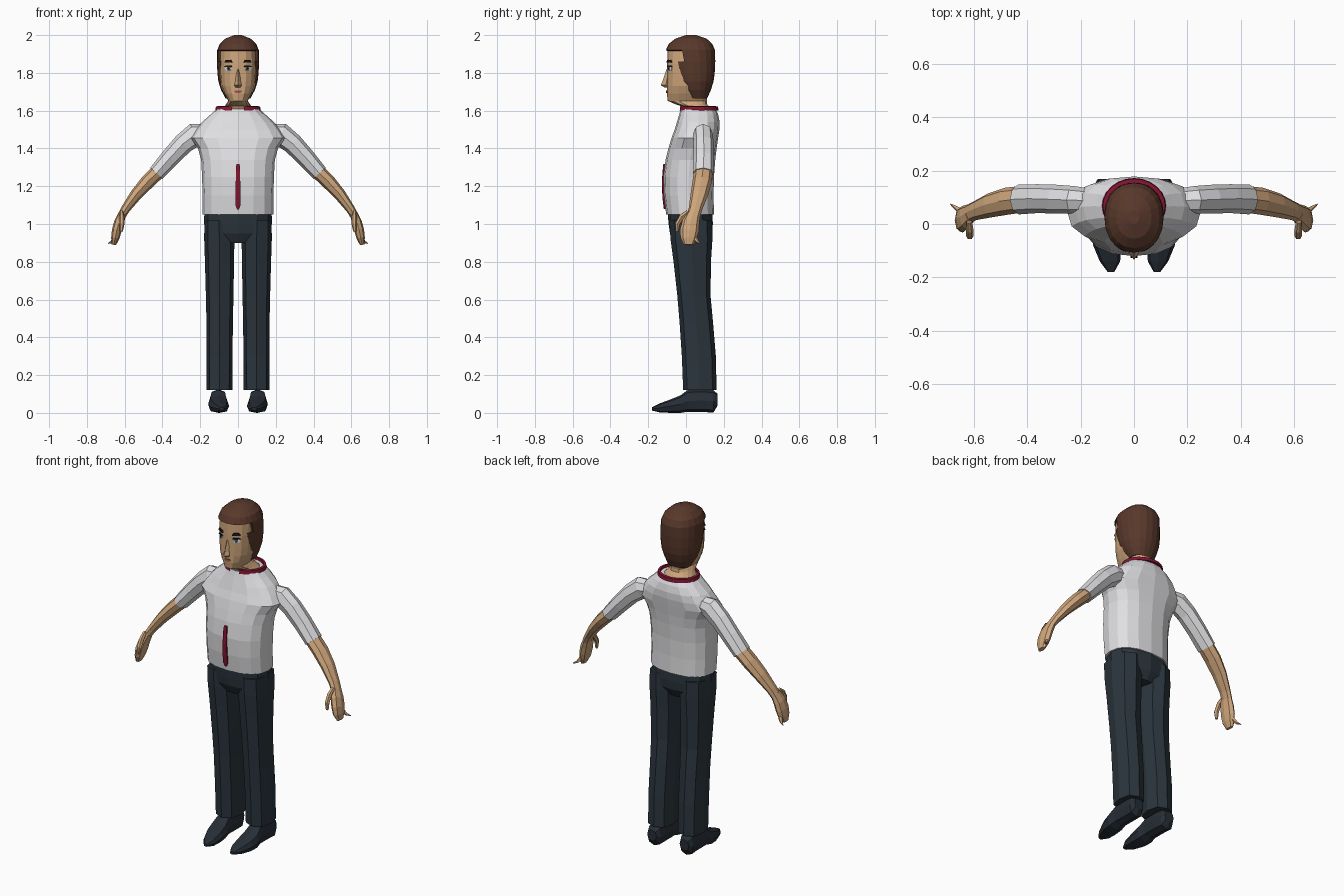
import bpy, bmesh, math
from mathutils import Vector
from mathutils.bvhtree import BVHTree


def material(name, rgb):
    m = bpy.data.materials.new(name)
    m.diffuse_color = (*rgb, 1)
    return m


SKIN = material("skin", (0.62, 0.38, 0.20))
HAIR = material("brown hair", (0.10, 0.04, 0.024))
SHIRT = material("white shirt", (0.74, 0.74, 0.76))
CLOTH = material("dark trousers", (0.024, 0.036, 0.047))
SHOE = material("dark shoes", (0.020, 0.027, 0.037))
RED = material("dark red", (0.22, 0.008, 0.03))
WHITE = material("eye white", (0.8, 0.8, 0.8))
BLUE = material("eye blue", (0.08, 0.17, 0.32))
BLACK = material("brow black", (0.012, 0.009, 0.008))
LIP = material("lip", (0.36, 0.09, 0.07))


def ring(c, u, v, n=8, power=1.0):
    """Closed section around c; power below 1 makes it boxier."""
    pts = []
    for i in range(n):
        a = 2 * math.pi * i / n
        k, s = math.cos(a), math.sin(a)
        k = math.copysign(abs(k) ** power if abs(k) > 1e-6 else 0, k)
        s = math.copysign(abs(s) ** power if abs(s) > 1e-6 else 0, s)
        pts.append(Vector(c) + Vector(u) * k + Vector(v) * s)
    return pts


def level(z, rx, y0, y1, cx=0, n=8, power=1.0):
    """Horizontal section given its half width and its front and back."""
    return ring((cx, (y0 + y1) / 2, z), (rx, 0, 0), (0, (y1 - y0) / 2, 0), n, power)


def finish(name, bm, mat, mirror=False):
    me = bpy.data.meshes.new(name)
    bm.to_mesh(me)
    me.materials.append(mat)
    ob = bpy.data.objects.new(name, me)
    bpy.context.collection.objects.link(ob)
    if mirror:
        ob.modifiers.new("mirror", 'MIRROR').use_mirror_merge = False
    return ob


def loft(name, rings, mat, mirror=False, caps=True, drop=None):
    bm = bmesh.new()
    vs = [[bm.verts.new(p) for p in r] for r in rings]
    n = len(vs[0])
    for a, b in zip(vs, vs[1:]):
        for i in range(n):
            j = (i + 1) % n
            bm.faces.new((a[i], a[j], b[j], b[i]))
    if caps:
        bm.faces.new(vs[0])
        bm.faces.new(vs[-1])
    bmesh.ops.remove_doubles(bm, verts=bm.verts[:], dist=1e-5)
    if drop:
        gone = [f for f in bm.faces if drop(f.calc_center_median())]
        bmesh.ops.delete(bm, geom=gone, context='FACES')
    bmesh.ops.recalc_face_normals(bm, faces=bm.faces[:])
    return finish(name, bm, mat, mirror)


def limb(name, rows, mat, n=8):
    """Mirrored tube; rows are x, y, z, radius along y, radius across."""
    pts = [Vector(r[:3]) for r in rows]
    rings = []
    for i, r in enumerate(rows):
        d = (pts[min(i + 1, len(pts) - 1)] - pts[max(i - 1, 0)]).normalized()
        side = d.cross(Vector((0, 1, 0))).normalized()
        rings.append(ring(pts[i], side * r[4], side.cross(d) * r[3], n))
    return loft(name, rings, mat, mirror=True)


def strip(name, target, rows, mat, lift, mirror=False):
    """Thin plate laid on the front of target; rows are z, x0, x1."""
    src = bmesh.new()
    src.from_mesh(target.data)
    tree = BVHTree.FromBMesh(src)
    src.free()
    bm = bmesh.new()
    vs = []
    for z, x0, x1 in rows:
        row = []
        for x in (x0, (x0 + x1) / 2, x1):
            hit = tree.ray_cast(Vector((x, -1, z)), Vector((0, 1, 0)))[0]
            row.append(bm.verts.new((x, hit.y - lift, z)))
        vs.append(row)
    for a, b in zip(vs, vs[1:]):
        for i in range(2):
            bm.faces.new((a[i], b[i], b[i + 1], a[i + 1]))
    bmesh.ops.recalc_face_normals(bm, faces=bm.faces[:])
    if sum(f.normal.y for f in bm.faces) > 0:
        bmesh.ops.reverse_faces(bm, faces=bm.faces[:])
    ob = finish(name, bm, mat, mirror)
    sol = ob.modifiers.new("thickness", 'SOLIDIFY')
    sol.thickness, sol.offset = lift, -1
    return ob


# Shirt body
shirt = loft("shirt", [level(*r, n=16, power=0.85) for r in (
    (1.05, .187, -.105, .148), (1.15, .188, -.117, .146), (1.25, .190, -.12, .148),
    (1.34, .195, -.108, .155), (1.40, .212, -.093, .162), (1.455, .25, -.077, .17),
    (1.50, .222, -.06, .177), (1.54, .19, -.048, .178), (1.58, .145, -.036, .17),
    (1.61, .112, -.028, .155))], SHIRT)

# Collar band, open at the throat, and tie
loft("collar", [level(z, .095 + t, -.012 - t, .147 + t, n=24) for z, t in (
    (1.602, .025), (1.622, .022), (1.624, .008), (1.604, .006), (1.602, .025))],
    RED, caps=False, drop=lambda c: c.y < .03 and abs(c.x) < .04)
strip("tie", shirt, [(1.318, -.008, .008), (1.30, -.011, .011), (1.22, -.012, .012),
      (1.14, -.014, .014), (1.10, -.014, .014), (1.078, -.005, .005)], RED, .009)

# Trousers
loft("trouser_hips", [level(*r, n=12, power=0.85) for r in (
    (1.065, .178, -.098, .14), (1.0, .180, -.092, .142), (.95, .155, -.085, .138),
    (.90, .085, -.06, .11))], CLOTH)
loft("trouser_leg", [level(z, w, a, b, cx=c, power=0.8) for z, w, a, b, c in (
    (1.02, .078, -.088, .138, .100), (.92, .080, -.082, .14, .099),
    (.80, .077, -.066, .132, .098), (.62, .073, -.046, .13, .097),
    (.48, .070, -.034, .143, .097), (.30, .069, -.022, .158, .098),
    (.12, .068, -.015, .162, .098))], CLOTH, mirror=True)

# Shoes, lofted from toe to heel
loft("shoe", [ring((c, y, (a + b) / 2), (w, 0, 0), (0, 0, (b - a) / 2), 8, 0.75)
     for y, c, w, a, b in (
    (-.18, .086, .012, .012, .03), (-.14, .09, .038, .003, .05),
    (-.08, .10, .053, 0, .072), (-.03, .104, .054, 0, .092),
    (.01, .104, .046, .006, .122), (.10, .104, .045, .004, .125),
    (.145, .106, .044, .002, .12), (.168, .106, .03, .04, .10))], SHOE, mirror=True)

# Arms
limb("sleeve", [(.17, .088, 1.485, .045, .045), (.225, .09, 1.475, .052, .062),
     (.29, .093, 1.425, .054, .055), (.36, .095, 1.35, .054, .05),
     (.432, .092, 1.268, .056, .044)], SHIRT)
limb("forearm", [(.425, .092, 1.275, .05, .039), (.48, .085, 1.222, .051, .038),
     (.54, .07, 1.155, .046, .032), (.595, .05, 1.08, .036, .024),
     (.615, .04, 1.045, .036, .022)], SKIN)
limb("hand", [(.612, .04, 1.055, .036, .021), (.63, .026, 1.01, .046, .026),
     (.642, .018, .965, .05, .026), (.65, .014, .925, .044, .022),
     (.658, .014, .89, .026, .012)], SKIN)
limb("thumb", [(.617, .01, 1.065, .012, .01), (.615, -.022, 1.04, .015, .014),
     (.615, -.045, 1.0, .014, .014), (.618, -.048, .96, .008, .008)], SKIN, 6)
limb("finger_tip", [(.652, .05, .925, .012, .012), (.668, .062, .905, .008, .008),
     (.688, .075, .897, .002, .002)], SKIN, 5)

# Head with neck
head = loft("head", [level(*r, n=16, power=0.85) for r in (
    (1.60, .092, -.018, .14), (1.625, .07, -.03, .12), (1.636, .062, -.06, .11),
    (1.652, .052, -.097, .11), (1.69, .073, -.101, .115), (1.73, .09, -.1, .125),
    (1.78, .096, -.1, .135), (1.85, .099, -.1, .138), (1.92, .096, -.097, .138),
    (1.96, .075, -.06, .11))], SKIN)
loft("nose", [level(*r, n=4) for r in (
    (1.722, .012, -.112, -.08), (1.735, .02, -.134, -.08), (1.755, .014, -.125, -.08),
    (1.82, .008, -.103, -.08))], SKIN)

# Hair shell, cut away over the face
hair = loft("hair", [level(*r, n=20, power=0.92) for r in (
    (1.665, .066, .01, .112), (1.71, .09, -.035, .132), (1.755, .104, -.06, .146),
    (1.80, .109, -.075, .152), (1.86, .112, -.09, .155), (1.92, .11, -.107, .154),
    (1.955, .096, -.09, .138), (1.982, .066, -.055, .108), (2.0, .02, 0, .052))],
    HAIR, drop=lambda c: (c.z < 1.92 and c.y < -.03) or (c.z < 1.75 and c.y < .0) or c.z < 1.67)
sol = hair.modifiers.new("thickness", 'SOLIDIFY')
sol.thickness, sol.offset = .016, -1

# Face details
strip("eye", head, [(1.833, .042, .062), (1.823, .034, .07), (1.812, .044, .062)],
      WHITE, .003, True)
strip("iris", head, [(1.832, .046, .058), (1.823, .044, .06), (1.813, .047, .057)],
      BLUE, .005, True)
strip("pupil", head, [(1.828, .049, .055), (1.818, .049, .055)], BLACK, .007, True)
strip("eyelash", head, [(1.839, .04, .066), (1.832, .034, .074)], BLACK, .008, True)
strip("eyebrow", head, [(1.868, .04, .066), (1.854, .032, .074)], BLACK, .009, True)
strip("mouth", head, [(1.708, -.014, .014), (1.702, -.022, .022), (1.694, -.012, .012)],
      LIP, .004)
